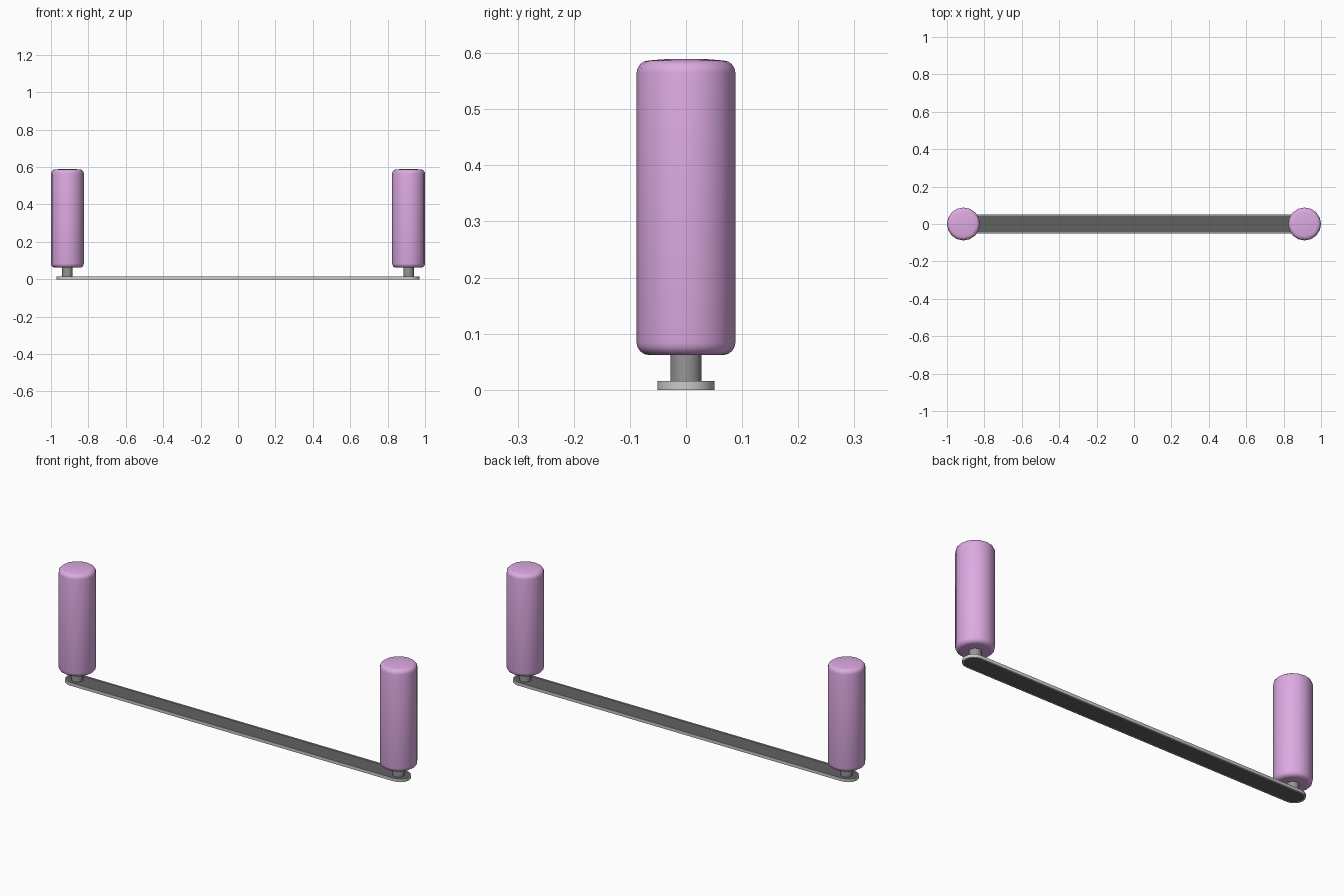
import bpy, bmesh, math

if "Cube" in bpy.data.objects:
    bpy.data.objects.remove(bpy.data.objects["Cube"])

def material(name, rgb):
    m = bpy.data.materials.new(name)
    m.diffuse_color = (*rgb, 1)
    m.use_nodes = True
    m.node_tree.nodes["Principled BSDF"].inputs["Base Color"].default_value = m.diffuse_color
    return m

pink = material("pink_foam", (0.72, 0.40, 0.76))
dark = material("dark_metal", (0.12, 0.12, 0.12))
steel = material("steel", (0.30, 0.30, 0.30))
X = 0.912

def finish(name, bm, mat, angle):
    bmesh.ops.remove_doubles(bm, verts=bm.verts, dist=1e-6)
    bmesh.ops.recalc_face_normals(bm, faces=bm.faces)
    me = bpy.data.meshes.new(name)
    bm.to_mesh(me)
    bm.free()
    ob = bpy.data.objects.new(name, me)
    bpy.context.collection.objects.link(ob)
    if mat:
        me.materials.append(mat)
    bpy.ops.object.select_all(action='DESELECT')
    bpy.context.view_layer.objects.active = ob
    ob.select_set(True)
    bpy.ops.object.shade_smooth_by_angle(angle=math.radians(angle))
    return ob

def stadium(r, z, n=8):
    pts = []
    for side, start in ((1, -90), (-1, 90)):
        for i in range(n + 1):
            a = math.radians(start + 180 * i / n)
            pts.append((side * 0.92 + r * math.cos(a), r * math.sin(a), z))
    return pts

def loft(bm, rings, closed):
    loops = [[bm.verts.new(p) for p in ring] for ring in rings]
    pairs = list(zip(loops, loops[1:]))
    if closed:
        pairs.append((loops[-1], loops[0]))
    else:
        bm.faces.new(loops[0])
        bm.faces.new(loops[-1])
    for a, b in pairs:
        for i in range(len(a)):
            j = (i + 1) % len(a)
            bm.faces.new((a[i], a[j], b[j], b[i]))

def lathe(name, x, profile, sides, mat, angle):
    bm = bmesh.new()
    rings = [[(x + r * math.cos(2 * math.pi * i / sides),
               r * math.sin(2 * math.pi * i / sides), z) for i in range(sides)]
             for r, z in profile]
    loft(bm, rings, False)
    return finish(name, bm, mat, angle)

# Rim around the base bar
bm = bmesh.new()
loft(bm, [stadium(0.051, 0), stadium(0.051, 0.016),
          stadium(0.045, 0.016), stadium(0.045, 0)], True)
finish("bar_rim", bm, None, 35)

# Dark plate slightly recessed inside the rim
bm = bmesh.new()
loft(bm, [stadium(0.0455, 0.002), stadium(0.0455, 0.013)], False)
finish("bar_plate", bm, dark, 35)

# Rounded grip profile, with a slightly domed top
R, B = 0.088, 0.022
grip = [(R - B + B * math.sin(t), 0.062 + B - B * math.cos(t))
        for t in (math.pi / 2 * k / 4 for k in range(5))]
grip += [(R - B + B * math.cos(t), 0.587 - B + B * math.sin(t))
         for t in (math.pi / 2 * k / 4 for k in range(5))]
grip += [(0.028, 0.590)]

# Post and foam grip at each end
for label, s in (("left", -1), ("right", 1)):
    lathe(label + "_post", s * X, [(0.028, 0.008), (0.028, 0.08)], 16, steel, 35)
    lathe(label + "_grip", s * X, grip, 16, pink, 40)
